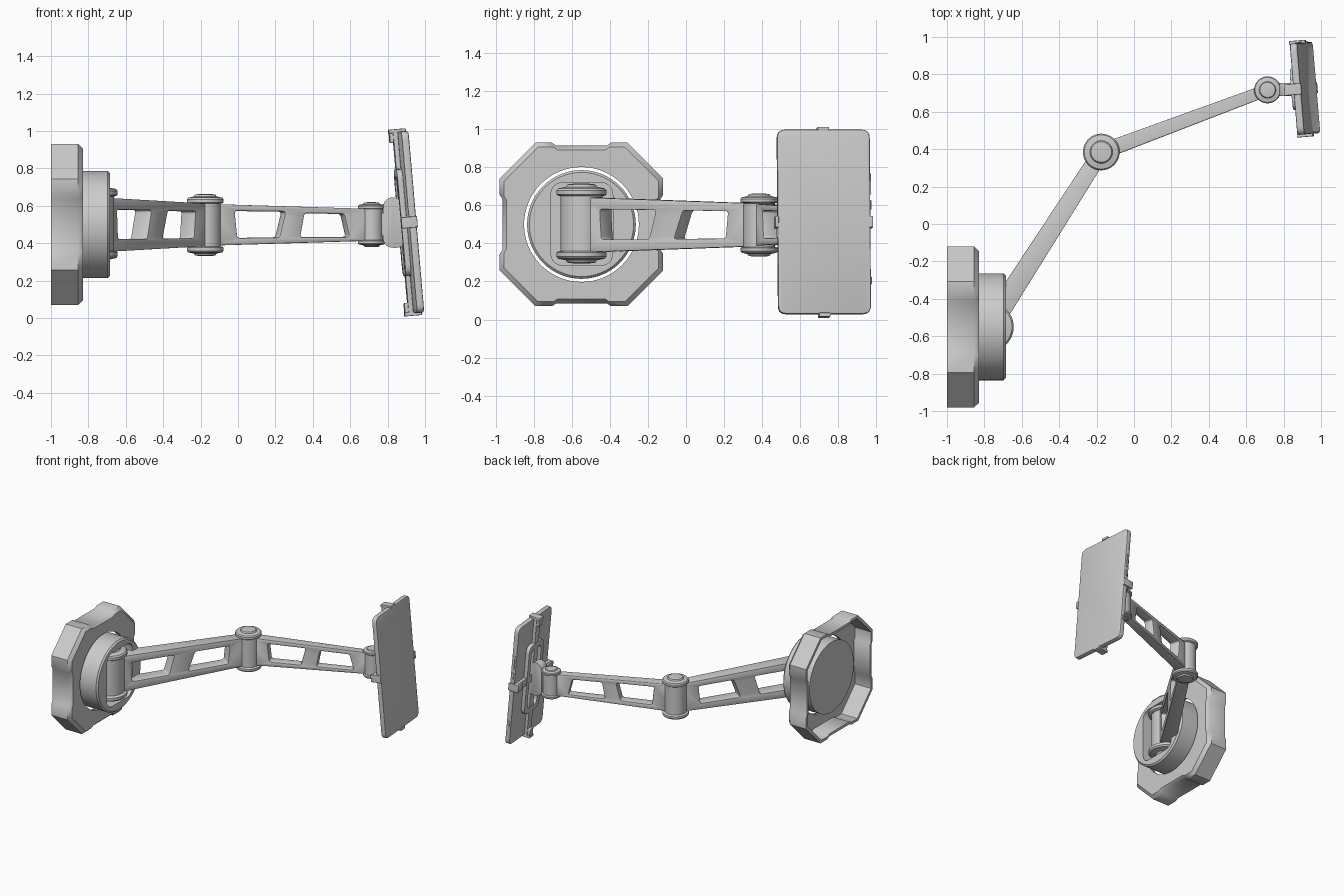
import bpy, bmesh, math
from mathutils import Matrix, Vector

if "Cube" in bpy.data.objects:
    bpy.data.objects.remove(bpy.data.objects["Cube"])

T, R = Matrix.Translation, Matrix.Rotation


def make(name, bm, mat=Matrix()):
    bmesh.ops.recalc_face_normals(bm, faces=bm.faces)
    me = bpy.data.meshes.new(name)
    bm.to_mesh(me)
    bm.free()
    ob = bpy.data.objects.new(name, me)
    ob.matrix_world = mat
    bpy.context.collection.objects.link(ob)
    return ob


def loft(name, rings, mat=Matrix()):
    bm = bmesh.new()
    vr = [[bm.verts.new(p) for p in r] for r in rings]
    n = len(vr[0])
    for a, b in zip(vr, vr[1:]):
        for i in range(n):
            bm.faces.new((a[i], a[(i + 1) % n], b[(i + 1) % n], b[i]))
    bm.faces.new(vr[0])
    bm.faces.new(vr[-1])
    return make(name, bm, mat)


def prism(name, loop, w0, w1, mat=Matrix()):
    # outline in local X/Z, depth along local Y
    return loft(name, [[(u, w, v) for u, v in loop] for w in (w0, w1)], mat)


def lathe(name, prof, mat=Matrix(), n=48):
    # profile of (radius, height) pairs turned around local Z
    ang = [2 * math.pi * i / n for i in range(n)]
    return loft(name, [[(r * math.cos(a), r * math.sin(a), h) for a in ang] for r, h in prof], mat)


def rounded(pts, r, n=5):
    out, pts = [], [Vector(p) for p in pts]
    for i, p in enumerate(pts):
        a = p + (pts[i - 1] - p).normalized() * r
        b = p + (pts[(i + 1) % len(pts)] - p).normalized() * r
        for k in range(n + 1):
            t = k / n
            out.append(tuple(a * (1 - t) ** 2 + p * 2 * t * (1 - t) + b * t * t))
    return out


def rect(u, v, hu, hv, r):
    return rounded([(u - hu, v - hv), (u + hu, v - hv), (u + hu, v + hv), (u - hu, v + hv)], r)


def finish(ob, cutters=(), bevel=0, seg=2):
    bpy.ops.object.select_all(action='DESELECT')
    bpy.context.view_layer.objects.active = ob
    ob.select_set(True)
    for c in cutters:
        m = ob.modifiers.new("cut", 'BOOLEAN')
        m.operation, m.solver, m.object = 'DIFFERENCE', 'EXACT', c
    if bevel:
        m = ob.modifiers.new("bevel", 'BEVEL')
        m.width, m.segments, m.limit_method = bevel, seg, 'ANGLE'
        m.angle_limit = math.radians(40)
    bpy.context.view_layer.update()
    for m in list(ob.modifiers):
        bpy.ops.object.modifier_apply(modifier=m.name)
    for c in cutters:
        bpy.data.objects.remove(c)
    bpy.ops.object.shade_smooth_by_angle(angle=math.radians(35))
    return ob


# base shell: notched octagon, open at the back
CY, CZ = -0.55, 0.5
outline = []
side = [(-.243, .43), (-.155, .43), (-.135, .416), (.135, .416), (.155, .43), (.243, .43)]
for k in range(4):
    a = -k * math.pi / 2
    outline += [(math.cos(a) * u - math.sin(a) * v, math.sin(a) * u + math.cos(a) * v) for u, v in side]


def ring(x, s):
    return [(x, CY + u * s, CZ + v * s) for u, v in outline]


shell = loft("base_shell", [ring(-.855, .95), ring(-1, .95), ring(-1, 1), ring(-.855, 1), ring(-.83, .945)])
TO_X = R(math.pi / 2, 4, 'Y')
hole = lathe("hole_cutter", [(.302, -.1), (.302, .1)], T((-.83, CY, CZ)) @ TO_X, 64)
finish(shell, [hole])

# round swivel mount with a pocket for the first hinge
mount = lathe("swivel_mount", [(.286, -.93), (.286, -.697), (.274, -.685)], T((0, CY, CZ)) @ TO_X, 64)
pocket = prism("pocket_cutter", rect(-.548, .503, .163, .218, .07), -.6, .912, R(math.pi / 2, 4, 'Z'))
finish(mount, [pocket])


# hinge barrels with flanged, domed caps
def hinge(name, loc, r, h):
    half = [(.3, 1), (.56, .98), (.62, .92), (.93, .88), (1, .83), (1, .73), (.93, .7), (.84, .69)]
    prof = [(a * r, b * h) for a, b in half] + [(a * r, -b * h) for a, b in reversed(half)]
    finish(lathe(name, prof, T(loc)))


H1, H2, H3 = (-.775, CY, .505), (-.175, .385, .497), (.714, .717, .499)
hinge("base_hinge", H1, .132, .21)
hinge("elbow_hinge", H2, .098, .166)
hinge("wrist_hinge", H3, .072, .12)


# tapered arms with two rounded cutouts each
def arm(name, p, q, hgt, thick, holes):
    d = Vector(q) - Vector(p)
    L = d.xy.length
    mat = T((p[0], p[1], .498)) @ R(math.atan2(d.y, d.x), 4, 'Z')
    ob = prism(name, [(.0, -hgt[0]), (L, -hgt[1]), (L, hgt[1]), (0, hgt[0])], -.5, .5, mat)
    cuts = [prism("arm_cutter", rounded(h, .016, 4), -1, 1, mat) for h in holes]
    for o in [ob] + cuts:
        for v in o.data.vertices:
            v.co.y *= thick[0]
    finish(ob, cuts, .008)
    for v in ob.data.vertices:
        v.co.y *= 1 + (thick[1] / thick[0] - 1) * v.co.x / L


arm("lower_arm", H1, H2, (.146, .112), (.118, .086),
    [[(.16, -.076), (.455, -.076), (.5, .078), (.15, .082)],
     [(.61, -.074), (.93, -.072), (.945, .072), (.665, .076)]])
arm("upper_arm", H2, H3, (.112, .085), (.085, .064),
    [[(.17, -.07), (.41, -.067), (.445, .07), (.155, .074)],
     [(.53, -.066), (.81, -.064), (.78, .058), (.555, .062)]])

# wrist bracket
bracket = rounded([(.765, .37), (.885, .37), (.885, .645), (.79, .645), (.765, .6)], .02)
bracket = rounded([(.775, .375), (.9, .375), (.88, .645), (.775, .645)], .06)
finish(prism("wrist_bracket", bracket, .685, .755), bevel=.01)
finish(prism("wrist_neck", rect(.765, .5, .06, .06, .01), .69, .75), bevel=.008)

# tilted tablet frame: local X = width, local Y = backwards, local Z = height
P = (T((.914, .725, .513)) @ R(math.radians(4.8), 4, 'Z') @ R(math.radians(-5), 4, 'Y')
     @ R(math.pi / 2, 4, 'Z'))
HW, HH = .245, .487
finish(prism("phone_body", rect(0, 0, HW, HH, .045), -.02, .02, P), bevel=.008)

# side buttons
for z, h in ((.2, .055), (.09, .025), (-.31, .02)):
    finish(prism("side_button", rect(HW, z, .006, h, .004), -.007, .007, P))

# holder: ring plate, cross bars and gripping hooks
cut = prism("plate_cutter", rect(0, 0, .07, .245, .04), 0, .1, P)
finish(prism("holder_plate", rect(0, 0, .11, .287, .06), .02, .05, P), [cut], .006)
finish(prism("vertical_bar", rect(0, 0, .03, HH, .005), .02, .046, P), bevel=.005)
finish(prism("horizontal_bar", rect(0, 0, HW, .03, .005), .02, .046, P), bevel=.005)
for s in (-1, 1):
    finish(prism("end_hook", rect(0, s * (HH + .004), .03, .01, .004), -.024, .068, P), bevel=.004)
    finish(prism("end_pad", rect(0, s * (HH - .03), .026, .028, .008), .02, .066, P), bevel=.008)
    finish(prism("side_hook", rect(s * (HW + .004), 0, .01, .03, .004), -.024, .062, P), bevel=.004)
    finish(prism("side_pad", rect(s * (HW - .03), 0, .028, .026, .008), .02, .06, P), bevel=.008)
